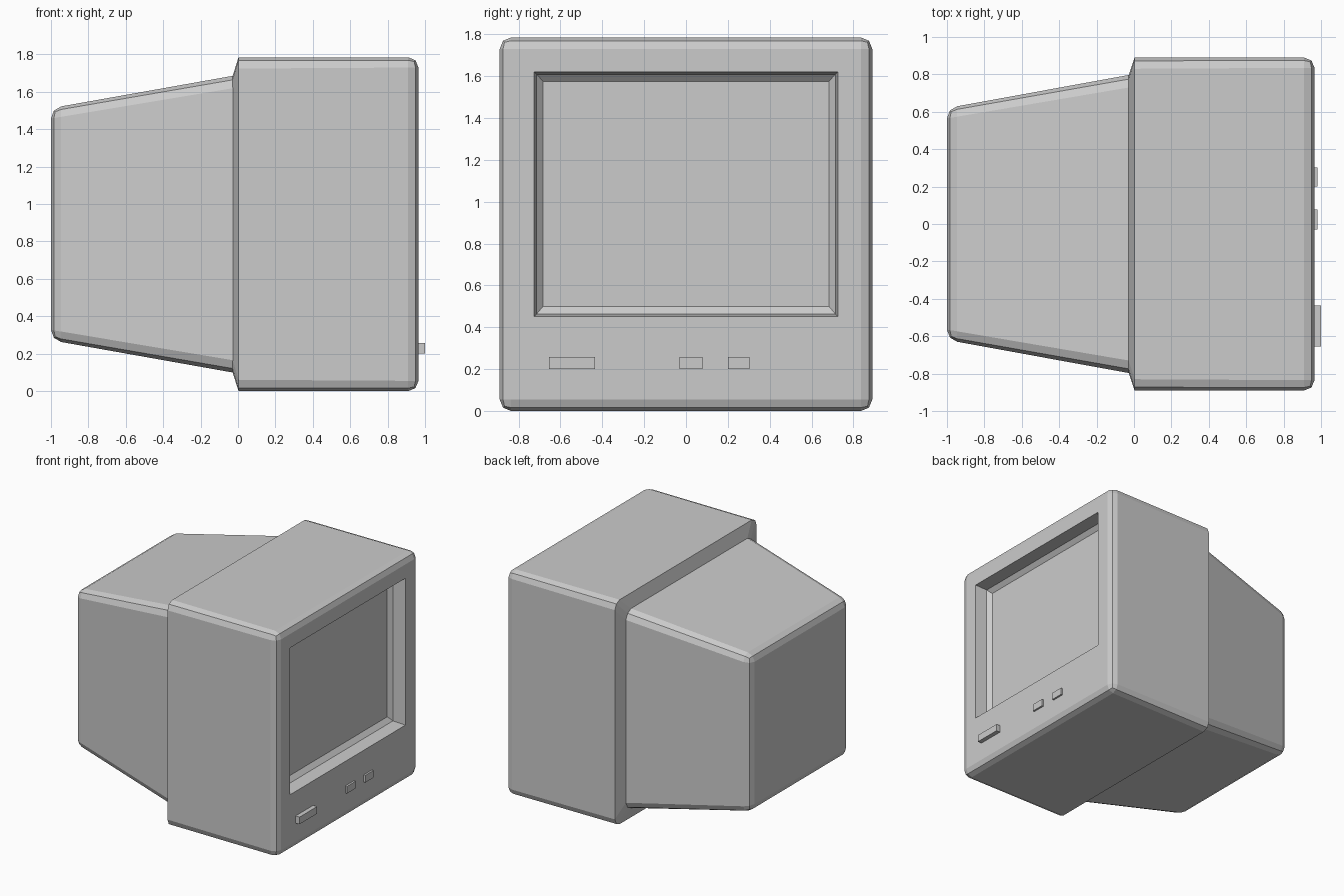
import bpy, bmesh

if "Cube" in bpy.data.objects:
    bpy.data.objects.remove(bpy.data.objects["Cube"])


def finish(name, bm):
    bmesh.ops.recalc_face_normals(bm, faces=bm.faces)
    mesh = bpy.data.meshes.new(name)
    bm.to_mesh(mesh)
    bm.free()
    obj = bpy.data.objects.new(name, mesh)
    bpy.context.collection.objects.link(obj)
    return obj


# Casing: rectangular sections (x, half width, bottom, top) from rear to screen
sections = [
    (-1.0, 0.62, 0.272, 1.513),     # rear panel
    (-0.03, 0.79, 0.105, 1.68),     # end of tapered tube cover
    (0.0, 0.89, 0.0, 1.785),        # back of front housing
    (0.965, 0.89, 0.0, 1.785),      # front rim
    (0.965, 0.725, 0.452, 1.62),    # screen opening
    (0.865, 0.713, 0.464, 1.608),   # foot of recess wall
    (0.835, 0.683, 0.50, 1.575),    # screen edge
]
bm = bmesh.new()
rings = [[bm.verts.new(p) for p in ((x, -w, b), (x, w, b), (x, w, t), (x, -w, t))]
         for x, w, b, t in sections]
for a, b in zip(rings, rings[1:]):
    for i in range(4):
        j = (i + 1) % 4
        bm.faces.new((a[i], a[j], b[j], b[i]))
bm.faces.new(rings[0])
bm.faces.new(rings[-1])
bmesh.ops.recalc_face_normals(bm, faces=bm.faces)

# Rounded outer corners, rear rim and front rim
edges = [bm.edges.get((rings[k][i], rings[k + 1][i])) for k in range(3) for i in range(4)]
edges += [bm.edges.get((rings[k][i], rings[k][(i + 1) % 4])) for k in (0, 3) for i in range(4)]
bmesh.ops.bevel(bm, geom=edges, offset=0.055, offset_type='OFFSET', segments=2,
                profile=0.5, affect='EDGES', clamp_overlap=True)
finish("monitor_casing", bm)


# Front controls
def button(name, y0, y1, x1):
    x0, z0, z1 = 0.94, 0.20, 0.257
    bm = bmesh.new()
    bmesh.ops.create_cube(bm, size=1)
    for v in bm.verts:
        v.co = (x1 if v.co.x > 0 else x0,
                y1 if v.co.y > 0 else y0,
                z1 if v.co.z > 0 else z0)
    finish(name, bm)


button("power_button", -0.655, -0.435, 1.0)
button("left_adjust_button", -0.03, 0.078, 0.98)
button("right_adjust_button", 0.20, 0.303, 0.98)
